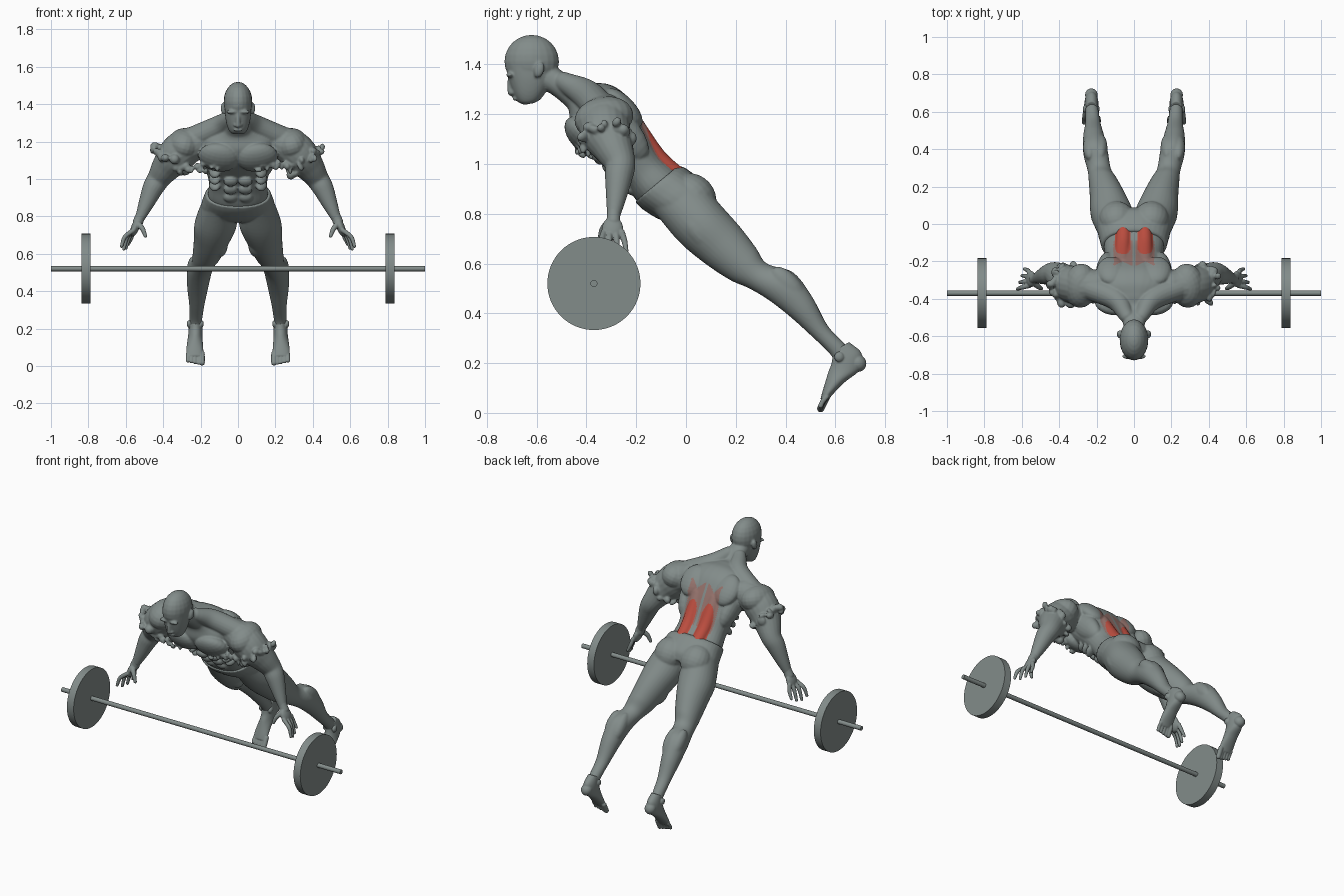
import bpy, bmesh, math, random
from mathutils import Vector, Matrix

random.seed(4)
if "Cube" in bpy.data.objects:
    bpy.data.objects.remove(bpy.data.objects["Cube"])


def material(name, rgb):
    m = bpy.data.materials.new(name)
    m.use_nodes = True
    m.diffuse_color = (*rgb, 1)
    m.node_tree.nodes["Principled BSDF"].inputs["Base Color"].default_value = (*rgb, 1)
    return m


GREY = material("slate grey", (0.225, 0.262, 0.254))
RED = material("muscle red", (0.5, 0.075, 0.05))
PINK = material("faded red", (0.3, 0.17, 0.15))
TILT = 0.75  # lean of the trunk about x


def spline(keys, steps):
    """Smooth samples through key tuples."""
    k = [Vector(q) for q in keys]
    k = [2 * k[0] - k[1]] + k + [2 * k[-1] - k[-2]]
    out = []
    for i in range(1, len(k) - 2):
        a, b, c, d = k[i - 1:i + 3]
        for j in range(steps):
            t = j / steps
            out.append(b + (c - a) * (t / 2) + (2 * a - 5 * b + 4 * c - d) * (t * t / 2)
                       + (3 * b - a - 3 * c + d) * (t ** 3 / 2))
    return out + [k[-2]]


def skin(bm, rings):
    loops = [[bm.verts.new(p) for p in r] for r in rings]
    n = len(loops[0])
    for a, b in zip(loops, loops[1:]):
        for i in range(n):
            bm.faces.new((a[i], a[(i + 1) % n], b[(i + 1) % n], b[i]))
    bm.faces.new(loops[0][::-1])
    bm.faces.new(loops[-1])


def loft(bm, keys, s=1, power=2.0, n=32):
    """Key: x, back y, back z, front y, front z, half width."""
    def soft(v):
        return math.copysign(abs(v) ** (2 / power), v)
    rings = []
    for x, by, bz, fy, fz, w in spline(keys, 6):
        c = Vector((s * x, (by + fy) / 2, (bz + fz) / 2))
        d = Vector((0, by - fy, bz - fz)) / 2
        ang = [2 * math.pi * i / n for i in range(n)]
        rings.append([c + Vector((w * soft(math.cos(a)), 0, 0)) + d * soft(math.sin(a)) for a in ang])
    skin(bm, rings)


def limb(bm, keys, s=1, n=20):
    """Key: x, y, z, radius."""
    pts = spline(keys, 6)
    pos = [Vector((s * p[0], p[1], p[2])) for p in pts]
    rings = []
    for i, p in enumerate(pos):
        t = (pos[min(i + 1, len(pos) - 1)] - pos[max(i - 1, 0)]).normalized()
        u = t.cross(Vector((0.2, 1, 0.1))).normalized()
        v = t.cross(u)
        ang = [2 * math.pi * j / n for j in range(n)]
        rings.append([p + (u * math.cos(a) + v * math.sin(a)) * pts[i][3] for a in ang])
    skin(bm, rings)
    for p, q in ((pos[0], pts[0]), (pos[-1], pts[-1])):
        blob(bm, p, [q[3]] * 3)


def blob(bm, c, r, s=1, tilt=0.0, roll=0.0):
    m = (Matrix.Translation((s * c[0], c[1], c[2])) @ Matrix.Rotation(s * roll, 4, 'Y')
         @ Matrix.Rotation(tilt, 4, 'X') @ Matrix.Diagonal((*r, 1)))
    bmesh.ops.create_uvsphere(bm, u_segments=20, v_segments=12, radius=1, matrix=m)


def finish(name, bm, voxel, smooth=3):
    """Fuse the overlapping forms into one smooth skin."""
    bmesh.ops.recalc_face_normals(bm, faces=bm.faces)
    me = bpy.data.meshes.new(name)
    bm.to_mesh(me)
    bm.free()
    ob = bpy.data.objects.new(name, me)
    bpy.context.collection.objects.link(ob)
    mod = ob.modifiers.new("fuse", 'REMESH')
    mod.mode, mod.voxel_size = 'VOXEL', voxel
    mod = ob.modifiers.new("soften", 'SMOOTH')
    mod.factor, mod.iterations = 0.5, smooth
    dg = bpy.context.evaluated_depsgraph_get()
    fused = bpy.data.meshes.new_from_object(ob.evaluated_get(dg))
    ob.modifiers.clear()
    ob.data = fused
    fused.materials.clear()
    fused.materials.append(GREY)
    fused.shade_smooth()
    return ob


# Upper body: trunk and neck
bm = bmesh.new()
loft(bm, [(0, .03, .93, -.14, .8, .15), (0, -.035, .98, -.2, .855, .16),
          (0, -.095, 1.035, -.245, .92, .155), (0, -.14, 1.11, -.3, .985, .17),
          (0, -.19, 1.2, -.38, 1.05, .195), (0, -.245, 1.28, -.43, 1.09, .21),
          (0, -.31, 1.32, -.465, 1.15, .18), (0, -.38, 1.325, -.47, 1.21, .11),
          (0, -.44, 1.325, -.485, 1.235, .07), (0, -.5, 1.375, -.54, 1.28, .06),
          (0, -.55, 1.4, -.58, 1.3, .055)], power=2.3)
# Head
blob(bm, (0, -.62, 1.412), (.077, .11, .107))
loft(bm, [(0, -.53, 1.4, -.725, 1.4, .072), (0, -.54, 1.34, -.712, 1.34, .069),
          (0, -.56, 1.295, -.695, 1.285, .06), (0, -.585, 1.26, -.675, 1.25, .046),
          (0, -.61, 1.245, -.65, 1.238, .03)], power=2.2)
limb(bm, [(0, -.707, 1.35, .009), (0, -.708, 1.315, .011), (0, -.703, 1.287, .014)])
blob(bm, (0, -.686, 1.262), (.024, .011, .008))
for s in (1, -1):
    blob(bm, (.033, -.708, 1.358), (.032, .014, .01), s)
    blob(bm, (.013, -.697, 1.287), (.01, .012, .009), s)
    blob(bm, (.078, -.59, 1.378), (.014, .02, .032), s, -.3)
    # Chest, back and shoulder muscles
    blob(bm, (.103, -.415, 1.115), (.11, .055, .09), s, TILT, -.15)
    blob(bm, (.15, -.265, 1.13), (.055, .075, .15), s, TILT, .12)
    blob(bm, (.12, -.25, 1.225), (.08, .045, .1), s, TILT)
    limb(bm, [(.04, -.49, 1.33, .04), (.1, -.4, 1.28, .06), (.24, -.34, 1.215, .065)], s)
    limb(bm, [(.055, -.03, .945, .04), (.058, -.12, 1.025, .042), (.06, -.22, 1.165, .045)], s)
    for i in range(3):
        blob(bm, (.04, -.222 - .045 * i, .9 + .043 * i), (.037, .022, .03), s, TILT)
    for i in range(3):
        blob(bm, (.125, -.25 - .035 * i, .965 + .035 * i), (.03, .04, .02), s, TILT, .5)
    # Arm
    blob(bm, (.285, -.33, 1.185), (.09, .12, .085), s, .2, -.3)
    limb(bm, [(.2, -.33, 1.2, .085), (.28, -.33, 1.17, .1), (.335, -.32, 1.12, .1),
              (.385, -.29, 1.06, .08), (.425, -.265, 1.0, .062), (.455, -.27, .95, .056),
              (.49, -.28, .87, .042), (.52, -.29, .8, .028)], s)
    # Ragged folds round the upper arm and under the chest
    for i in range(22):
        a = 2 * math.pi * i / 22
        p = Vector((.365, -.315, 1.1)) + Vector((.7, 0, .6)) * (.105 * math.cos(a)) \
            + Vector((0, .095 * math.sin(a), .0))
        j = [random.uniform(-.016, .016) for _ in range(3)]
        r = [random.uniform(.012, .03) for _ in range(3)]
        blob(bm, p + Vector(j), r, s, i, a)
    for i in range(14):
        f = i / 13
        p = (.11 + .2 * f, -.435 + .05 * f, 1.055 + random.uniform(-.02, .03))
        blob(bm, p, [random.uniform(.01, .022) for _ in range(3)], s, i)
body = finish("upper_body", bm, .0055)

# Painted lower back
body.data.materials.append(RED)
body.data.materials.append(PINK)
for f in body.data.polygons:
    x, y, z = f.center
    if f.normal.y + f.normal.z < .3 or not -.24 < y < -.01 or z < .95:
        continue
    u = abs(abs(x) - .06) / .042
    v = max(0, (-.1 - y) / .06)
    if u ** 3 + v ** 3 < 1:
        f.material_index = 1
    elif abs(abs(x) - .06) < .05 and -.21 - .4 * (u - .5) * 0.05 < y < -.09:
        f.material_index = 2

# Lower body: hips, seat and legs
bm = bmesh.new()
loft(bm, [(0, -.033, .992, -.205, .848, .172), (0, .0, .982, -.17, .815, .182),
          (0, .07, .925, -.1, .775, .195), (0, .09, .87, -.03, .765, .15)], power=2.3)
for s in (1, -1):
    blob(bm, (.092, .03, .87), (.095, .085, .1), s, TILT)
    loft(bm, [(.1, .05, .94, -.13, .81, .09), (.118, .135, .84, -.03, .69, .113),
              (.14, .215, .75, .07, .605, .096), (.165, .28, .665, .175, .535, .077),
              (.185, .325, .6, .25, .502, .063), (.205, .43, .565, .33, .455, .066),
              (.215, .505, .47, .42, .385, .057), (.22, .57, .35, .505, .308, .041),
              (.225, .64, .275, .58, .235, .034), (.228, .67, .23, .6, .19, .03)], s)
    blob(bm, (.175, .07, .715), (.057, .06, .12), s, TILT, .1)
    blob(bm, (.1, .12, .645), (.045, .05, .075), s, TILT)
    blob(bm, (.185, .26, .535), (.035, .03, .04), s, TILT)
    for x in (.178, .237):
        blob(bm, (x, .41, .515), (.036, .045, .09), s, TILT)
finish("hips_and_legs", bm, .0065)

# Feet, standing on the toes
for s, side in ((1, "left"), (-1, "right")):
    bm = bmesh.new()
    loft(bm, [(.226, .655, .285, .59, .245, .03), (.227, .705, .24, .585, .2, .036),
              (.228, .7, .175, .572, .165, .038), (.23, .64, .125, .56, .125, .042),
              (.231, .595, .08, .548, .085, .046), (.231, .57, .05, .54, .055, .042)], s)
    blob(bm, (.228, .69, .2), (.034, .034, .036), s, TILT)
    for x in (.195, .262):
        blob(bm, (x, .615, .225), (.012, .02, .02), s)
    for i in range(5):
        r = .015 if i == 0 else .0105
        x = .192 + .019 * i
        limb(bm, [(x, .565, .065, r), (x, .55, .035 + .003 * i, r),
                  (x, .541, r + .002 + .004 * i, r)], s, 12)
    finish(side + "_foot", bm, .004, 2)

    # Hand with spread fingers
    bm = bmesh.new()
    limb(bm, [(.505, -.286, .835, .032), (.522, -.29, .8, .027), (.535, -.292, .77, .028)], s)
    blob(bm, (.55, -.295, .74), (.022, .043, .05), s, 0, -.35)
    for i in range(4):
        y = -.33 + .024 * i
        out = .012 * (1.5 - i)
        length = (.085, .1, .095, .075)[i]
        limb(bm, [(.56, y, .725, .013), (.587 + out, y - out * .6, .69, .012),
                  (.605 + out, y - out, .725 - length, .009)], s, 12)
    limb(bm, [(.54, -.31, .765, .017), (.512, -.335, .735, .014), (.495, -.345, .695, .01)], s, 12)
    finish(side + "_hand", bm, .004, 2)


# Barbell
def disc(name, x, radius, depth, sides):
    bpy.ops.mesh.primitive_cylinder_add(vertices=sides, radius=radius, depth=depth,
                                        location=(x, -.37, .52), rotation=(0, math.pi / 2, 0))
    ob = bpy.context.object
    ob.name = name
    ob.data.materials.append(GREY)
    bpy.ops.object.shade_smooth_by_angle()


disc("bar", 0, .014, 2, 16)
disc("left_plate", .812, .187, .048, 64)
disc("right_plate", -.812, .187, .048, 64)
